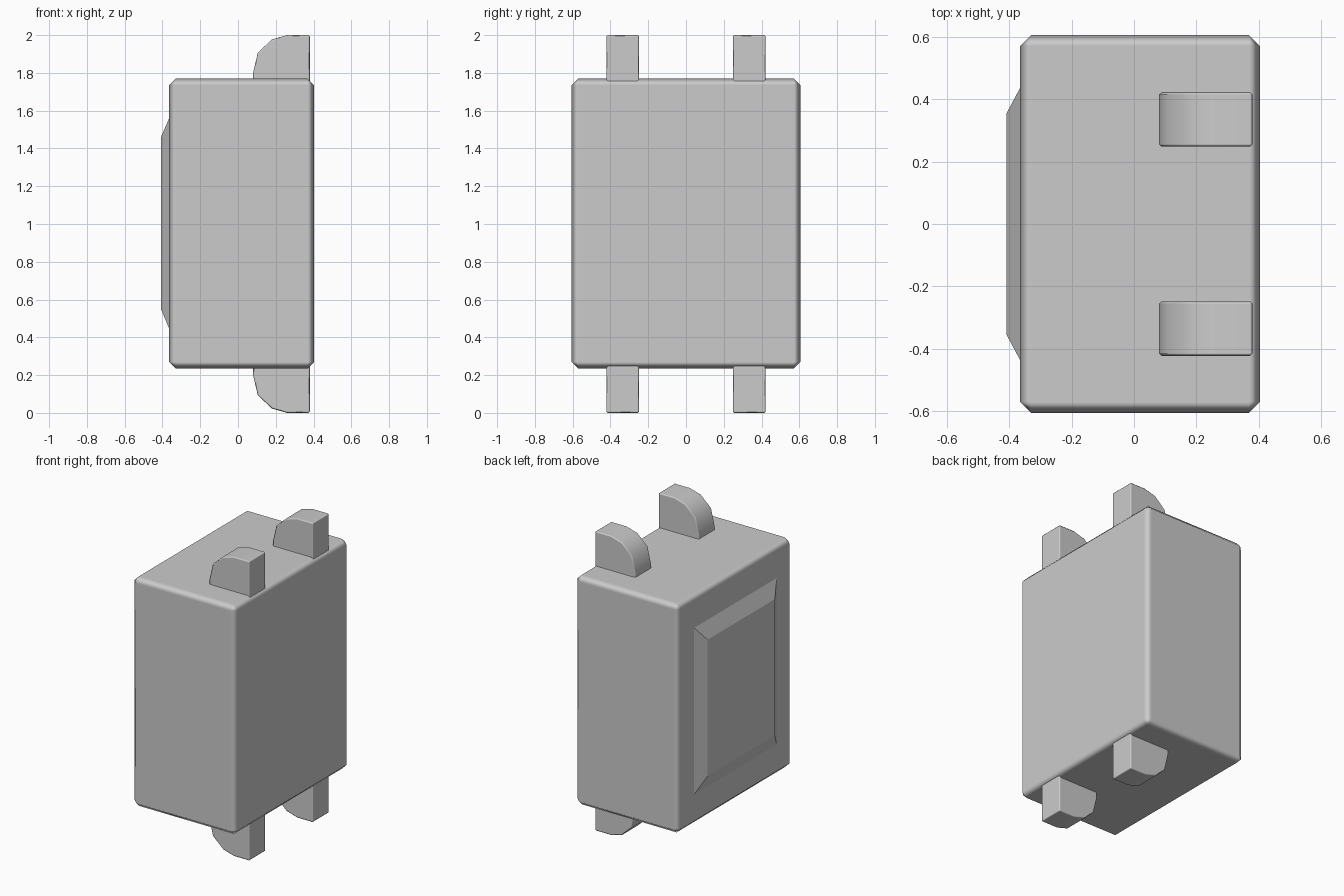
import bpy
import bmesh
from math import radians

cube = bpy.data.objects.get("Cube")
if cube:
    bpy.data.objects.remove(cube, do_unlink=True)

grey = bpy.data.materials.new("light_grey")
grey.use_nodes = True
colour = (0.6, 0.6, 0.6, 1.0)
grey.diffuse_color = colour
grey.node_tree.nodes["Principled BSDF"].inputs["Base Color"].default_value = colour


def loft(name, lower, upper, bevel=0.0, smooth=0.0):
    """Solid between two matching outlines, with optional chamfered edges."""
    bm = bmesh.new()
    a = [bm.verts.new(p) for p in lower]
    b = [bm.verts.new(p) for p in upper]
    bm.faces.new(a)
    bm.faces.new(b[::-1])
    for i in range(len(a)):
        j = (i + 1) % len(a)
        bm.faces.new((a[j], a[i], b[i], b[j]))
    bmesh.ops.recalc_face_normals(bm, faces=bm.faces[:])
    mesh = bpy.data.meshes.new(name)
    bm.to_mesh(mesh)
    bm.free()
    mesh.materials.append(grey)
    obj = bpy.data.objects.new(name, mesh)
    bpy.context.collection.objects.link(obj)
    bpy.ops.object.select_all(action='DESELECT')
    obj.select_set(True)
    bpy.context.view_layer.objects.active = obj
    if smooth:
        bpy.ops.object.shade_smooth_by_angle(angle=radians(smooth))
    if bevel:
        mod = obj.modifiers.new("chamfer", 'BEVEL')
        mod.width = bevel
        mod.segments = 1
        mod.limit_method = 'ANGLE'
        mod.angle_limit = radians(60)
        mod.harden_normals = True
    return obj


def rect(x, y, z0, z1):
    """Upright rectangle at x, reaching y to each side."""
    return [(x, -y, z0), (x, y, z0), (x, y, z1), (x, -y, z1)]


# Main case with softened edges
case = loft("case", rect(-0.365, 0.605, 0.235, 1.77),
            rect(0.403, 0.605, 0.235, 1.77), bevel=0.035)
case.data.shade_smooth()

# Raised panel with sloping borders
loft("raised_panel", rect(-0.36, 0.445, 0.435, 1.57),
     rect(-0.408, 0.355, 0.55, 1.46))

# Rounded lugs, two on top and two below
lug_profile = [(0.38, 0.72), (0.38, 1.0), (0.26, 1.0), (0.18, 0.977),
               (0.105, 0.907), (0.08, 0.8), (0.08, 0.72)]
for end, up in (("top", 1), ("bottom", -1)):
    for side, y in (("front", -0.335), ("back", 0.335)):
        sides = [[(x, y + dy, 1 + up * z) for x, z in lug_profile]
                 for dy in (-0.087, 0.087)]
        loft(f"{end}_{side}_lug", *sides, bevel=0.008, smooth=40)
